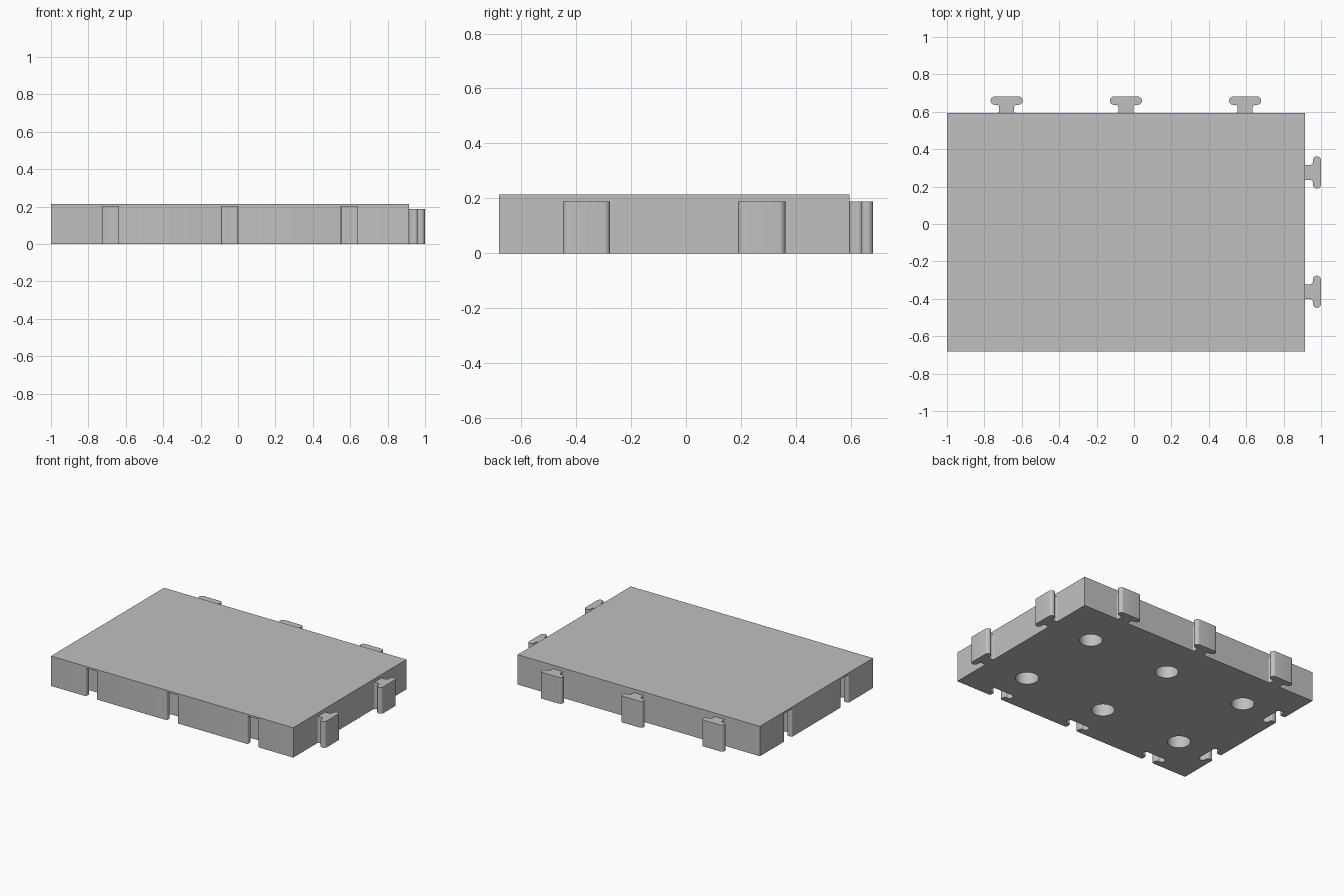
import bpy, bmesh
from math import cos, sin, pi, radians
from mathutils import Matrix, Vector

CELL = 0.6377                       # square grid pitch
X0, X1 = -1.0, -1.0 + 3 * CELL
Y0, Y1 = -0.681, -0.681 + 2 * CELL
HEIGHT, TAB_H, POCKET_H = 0.213, 0.188, 0.2

if "Cube" in bpy.data.objects:
    bpy.data.objects.remove(bpy.data.objects["Cube"])

grey = bpy.data.materials.new("light_grey")
grey.use_nodes = True
COLOUR = (0.53, 0.53, 0.53, 1)
grey.diffuse_color = COLOUR
grey.node_tree.nodes["Principled BSDF"].inputs["Base Color"].default_value = COLOUR


def arc(cx, cy, r, a, b, n=8):
    angles = [radians(a + (b - a) * i / n) for i in range(n + 1)]
    return [(cx + r * cos(t), cy + r * sin(t)) for t in angles]


def connector(gap=0.0, lead=0.0):
    """T-shaped outline pointing along +y, with a flared root and rounded head."""
    half = arc(0.048, 0.008, 0.008, 270, 180, 4)
    half += arc(0.055, 0.028, 0.015, 180, 90, 6)
    half += arc(0.064, 0.065, 0.022, -90, 90, 12)
    half = [(x + gap, y + (gap if y > 0.06 else 0)) for x, y in half]
    if lead:
        half.insert(0, (half[0][0], -lead))
    return half + [(-x, y) for x, y in reversed(half)]


def prism(name, outline, place, z0, z1):
    """Extrude an outline upward from z0 to z1."""
    bm = bmesh.new()
    face = bm.faces.new([bm.verts.new((x, y, z0)) for x, y in outline])
    top = bmesh.ops.extrude_face_region(bm, geom=[face])["geom"]
    verts = [v for v in top if isinstance(v, bmesh.types.BMVert)]
    bmesh.ops.translate(bm, verts=verts, vec=(0, 0, z1 - z0))
    bmesh.ops.transform(bm, matrix=place, verts=bm.verts)
    bmesh.ops.recalc_face_normals(bm, faces=bm.faces)
    mesh = bpy.data.meshes.new(name)
    bm.to_mesh(mesh)
    bm.free()
    mesh.materials.append(grey)
    obj = bpy.data.objects.new(name, mesh)
    bpy.context.collection.objects.link(obj)
    return obj


def finish(obj):
    bpy.ops.object.select_all(action="DESELECT")
    obj.select_set(True)
    bpy.context.view_layer.objects.active = obj
    bpy.ops.object.shade_smooth_by_angle(angle=radians(35))


def at(x, y, turned=False):
    return Matrix.Translation((x, y, 0)) @ Matrix.Rotation(-pi / 2 if turned else 0, 4, "Z")


columns = [X0 + CELL * (i + 0.5) for i in range(3)]
rows = [Y0 + CELL * (j + 0.5) for j in range(2)]

# Tile body
body = prism("tile_body", [(X0, Y0), (X1, Y0), (X1, Y1), (X0, Y1)], Matrix(), 0, HEIGHT)

# Sockets on the front and left edges, round holes underneath
socket = connector(gap=0.002, lead=0.03)
cutters = [prism("socket_cutter", socket, at(x, Y0), -0.05, POCKET_H) for x in columns]
cutters += [prism("socket_cutter", socket, at(X0, y, True), -0.05, POCKET_H) for y in rows]
circle = arc(0, 0, 0.075, 0, 360, 48)[:-1]
cutters += [prism("hole_cutter", circle, at(x, y), -0.05, POCKET_H)
            for x in columns for y in rows]
bpy.context.view_layer.objects.active = body
for cutter in cutters:
    cutter.hide_render = True
    mod = body.modifiers.new("cut", "BOOLEAN")
    mod.operation, mod.solver, mod.object = "DIFFERENCE", "EXACT", cutter
    bpy.ops.object.modifier_apply(modifier=mod.name)
    bpy.data.objects.remove(cutter)
finish(body)

# Connector tabs on the back and right edges
for i, x in enumerate(columns):
    finish(prism(f"back_tab_{i + 1}", connector(), at(x, Y1), 0, TAB_H))
for i, y in enumerate(rows):
    finish(prism(f"right_edge_tab_{i + 1}", connector(), at(X1, y, True), 0, TAB_H))
